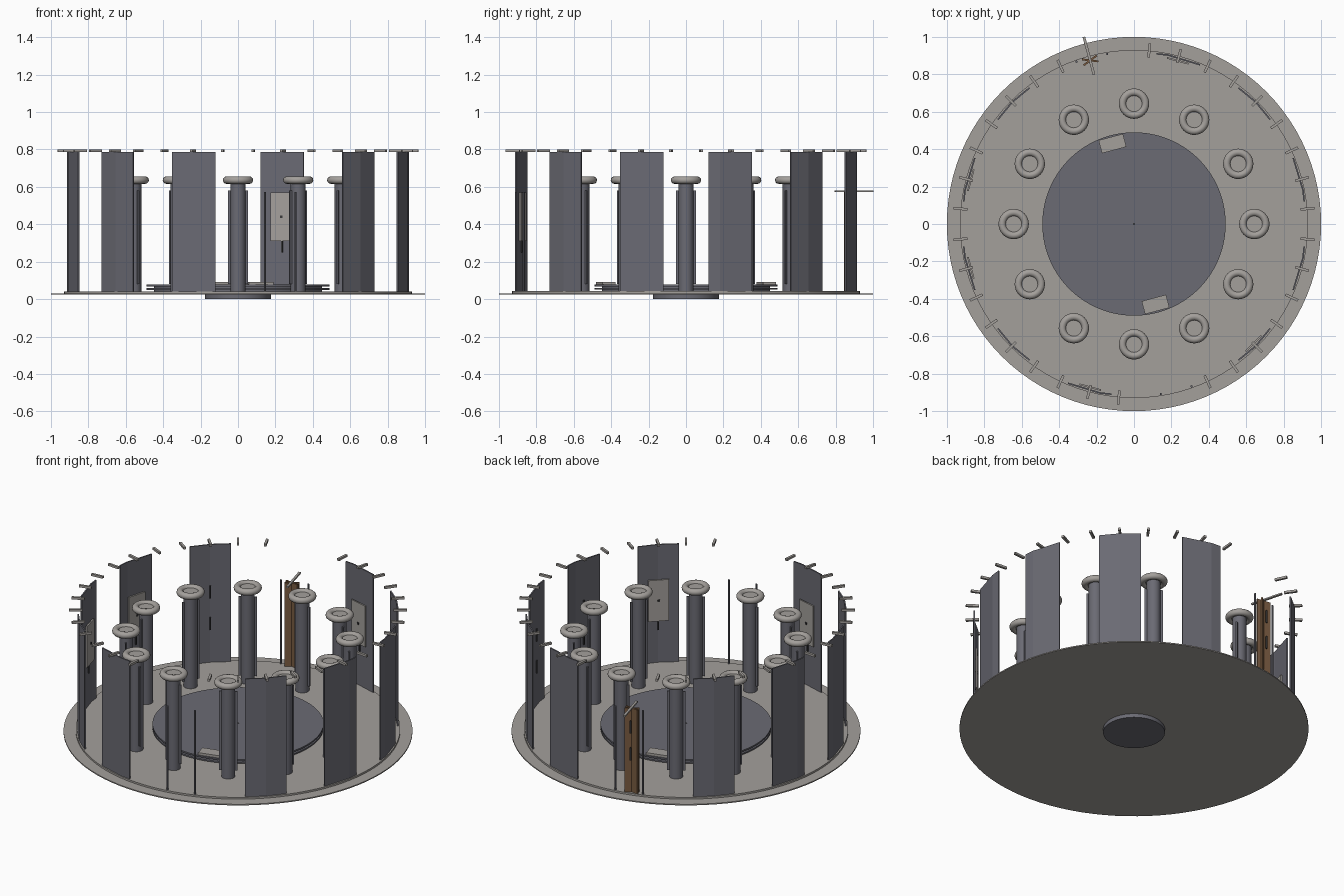
import bpy, bmesh
from math import sin, cos, radians, pi
from mathutils import Matrix, Vector

cube = bpy.data.objects.get("Cube")
if cube:
    bpy.data.objects.remove(cube, do_unlink=True)


def material(name, rgb):
    m = bpy.data.materials.new(name)
    m.use_nodes = True
    m.diffuse_color = (*rgb, 1)
    m.node_tree.nodes["Principled BSDF"].inputs["Base Color"].default_value = (*rgb, 1)
    return m


STONE = material("warm grey", (0.37, 0.35, 0.33))
SLATE = material("slate grey", (0.145, 0.145, 0.172))
BROWN = material("door brown", (0.2, 0.11, 0.055))
DARK = material("dark grey", (0.04, 0.04, 0.042))


def finish(bm, name, mat, smooth=False):
    bmesh.ops.recalc_face_normals(bm, faces=bm.faces)
    mesh = bpy.data.meshes.new(name)
    bm.to_mesh(mesh)
    bm.free()
    mesh.materials.append(mat)
    obj = bpy.data.objects.new(name, mesh)
    bpy.context.collection.objects.link(obj)
    if smooth:
        bpy.ops.object.select_all(action="DESELECT")
        obj.select_set(True)
        bpy.context.view_layer.objects.active = obj
        bpy.ops.object.shade_smooth_by_angle(angle=radians(35))
    return obj


def polar(radius, deg, z=0):
    return Vector((radius * cos(radians(deg)), radius * sin(radians(deg)), z))


def disc(name, radius, z0, z1, mat, sides=96, at=(0, 0)):
    bm = bmesh.new()
    bmesh.ops.create_cone(bm, cap_ends=True, segments=sides, radius1=radius, radius2=radius,
                          depth=z1 - z0, matrix=Matrix.Translation((*at, (z0 + z1) / 2)))
    return finish(bm, name, mat, True)


# Box whose local x is radial and local y tangential, turned by an extra angle
def block(name, radius, deg, z0, z1, radial, tangential, mat, turn=0):
    bm = bmesh.new()
    place = (Matrix.Translation(polar(radius, deg, (z0 + z1) / 2))
             @ Matrix.Rotation(radians(deg + turn), 4, "Z")
             @ Matrix.Diagonal((radial, tangential, z1 - z0, 1)))
    bmesh.ops.create_cube(bm, size=1, matrix=place)
    return finish(bm, name, mat)


def ring(name, centre, major, minor, mat, n=32, k=12):
    bm = bmesh.new()
    rows = []
    for i in range(n):
        a = 2 * pi * i / n
        rows.append([bm.verts.new(centre + Vector((
            (major + minor * cos(2 * pi * j / k)) * cos(a),
            (major + minor * cos(2 * pi * j / k)) * sin(a),
            minor * sin(2 * pi * j / k)))) for j in range(k)])
    for i in range(n):
        p, q = rows[i], rows[(i + 1) % n]
        for j in range(k):
            bm.faces.new((p[j], q[j], q[(j + 1) % k], p[(j + 1) % k]))
    return finish(bm, name, mat, True)


# Wall panel cut from a 32-sided drum
STEP = 360 / 32


def wall_panel(deg, half=7.5, outer=0.925, thick=0.008, z0=0.04, z1=0.787):
    angles = [deg - half, deg + half]
    angles += [i * STEP for i in range(33) if deg - half + 0.1 < i * STEP < deg + half - 0.1]
    angles.sort()

    def on_drum(r, a):
        return polar(r * cos(radians(STEP / 2)) / cos(radians(a % STEP - STEP / 2)), a, z0)

    outline = [on_drum(outer, a) for a in angles]
    outline += [on_drum(outer - thick, a) for a in reversed(angles)]
    bm = bmesh.new()
    face = bm.faces.new([bm.verts.new(p) for p in outline])
    top = bmesh.ops.extrude_face_region(bm, geom=[face])["geom"]
    bmesh.ops.translate(bm, vec=(0, 0, z1 - z0),
                        verts=[v for v in top if isinstance(v, bmesh.types.BMVert)])
    finish(bm, "wall_panel", SLATE)


# Floor, foot and central turntable
disc("foot", 0.177, 0, 0.026, SLATE, 64)
disc("floor_rim", 1.0, 0.024, 0.031, STONE, 96)
disc("floor", 0.93, 0.03, 0.042, STONE, 96)
disc("turntable_lower", 0.49, 0.05, 0.059, SLATE)
disc("turntable_spindle", 0.45, 0.042, 0.07, SLATE)
disc("turntable_top", 0.49, 0.068, 0.077, SLATE)
disc("turntable_pin", 0.006, 0.077, 0.08, DARK, 12)
for deg in (105, 285):
    block("turntable_block", 0.445, deg, 0.076, 0.092, 0.072, 0.135, STONE)

# Ring of columns with side strips, caps and rounded collars
for i in range(12):
    deg = 30 * i
    c = polar(0.643, deg)
    disc("column", 0.04, 0.04, 0.63, SLATE, 24, c.xy)
    disc("column_cap", 0.05, 0.625, 0.642, STONE, 24, c.xy)
    ring("column_collar", c + Vector((0, 0, 0.636)), 0.061, 0.02, STONE)
    for side in (-1, 1):
        spot = c + side * polar(0.046, deg + 90)
        block("column_strip", spot.length, deg + side * 4.1, 0.08, 0.58, 0.008, 0.014, SLATE)

# Wall panels with slots, and plates on some of them
OPENINGS = (105, 285)
PLATED = (75, 165, 195, 255, 315)
for deg in range(15, 360, 30):
    if deg in OPENINGS:
        continue
    wall_panel(deg)
    for z in (0.25, 0.45):
        block("panel_slot", 0.91, deg, z, z + 0.08, 0.008, 0.008, DARK)
    if deg in PLATED:
        block("panel_plate", 0.903, deg, 0.31, 0.57, 0.009, 0.12, STONE)
        block("plate_button", 0.898, deg, 0.434, 0.446, 0.008, 0.012, DARK)

# Short radial pegs around the top
for deg in range(5, 360, 10):
    if deg not in (95, 105, 275, 285):
        block("top_peg", 0.93, deg, 0.786, 0.8, 0.075, 0.014, STONE)

# Doorway posts in both openings
for opening in OPENINGS:
    for offset in (-6, 4.5):
        p = polar(0.92, opening + offset)
        disc("door_post", 0.006, 0.04, 0.572, SLATE, 10, p.xy)

# Crossed door leaves with a bar on top
for turn in (-22, 22):
    block("door_leaf", 0.905, 105, 0.042, 0.572, 0.01, 0.088, BROWN, turn)
for z in (0.25, 0.42):
    block("door_slot", 0.928, 105, z, z + 0.08, 0.008, 0.008, DARK)
block("door_bar", 0.93, 105, 0.572, 0.581, 0.21, 0.014, STONE)
